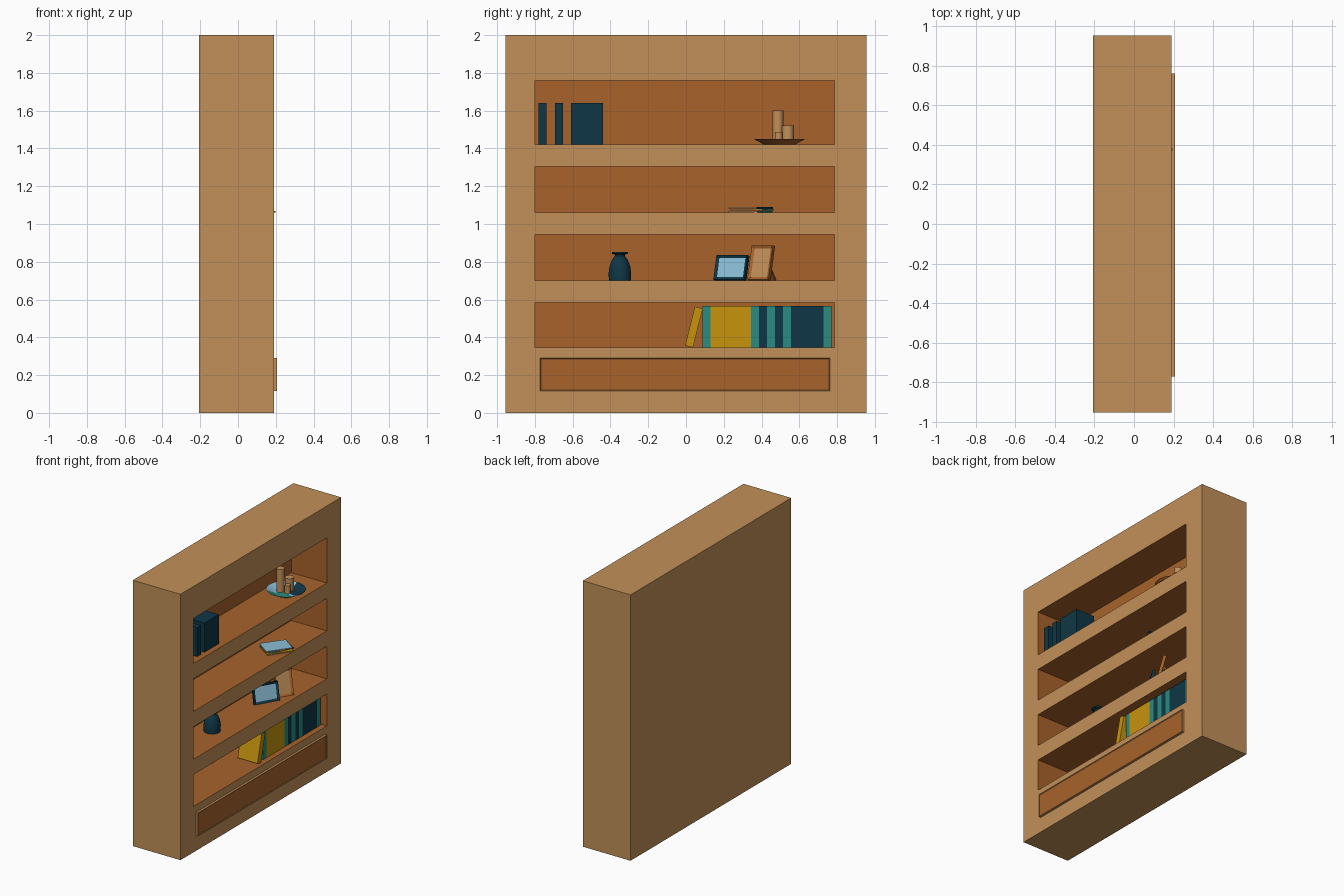
import bpy, bmesh, math
from mathutils import Matrix, Vector

if "Cube" in bpy.data.objects:
    bpy.data.objects.remove(bpy.data.objects["Cube"])


def material(name, r, g, b):
    m = bpy.data.materials.new(name)
    m.diffuse_color = (r, g, b, 1)
    m.use_nodes = True
    m.node_tree.nodes["Principled BSDF"].inputs["Base Color"].default_value = m.diffuse_color
    return m


OAK = material("light_wood", 0.54, 0.28, 0.10)
BROWN = material("brown_wood", 0.392, 0.125, 0.024)
NAVY = material("navy", 0.0048, 0.037, 0.061)
TEAL = material("teal", 0.023, 0.262, 0.223)
GOLD = material("yellow", 0.578, 0.296, 0.004)
SKY = material("light_blue", 0.262, 0.515, 0.68)


def finish(name, bm, mats, matrix=Matrix()):
    me = bpy.data.meshes.new(name)
    bm.to_mesh(me)
    bm.free()
    ob = bpy.data.objects.new(name, me)
    bpy.context.collection.objects.link(ob)
    for m in mats:
        me.materials.append(m)
    ob.matrix_world = matrix
    return ob


def box_bm(lo, hi):
    bm = bmesh.new()
    lo, hi = Vector(lo), Vector(hi)
    bmesh.ops.create_cube(bm, size=1, matrix=Matrix.Translation((lo + hi) / 2)
                          @ Matrix.Diagonal((*(hi - lo), 1)))
    return bm


def box(name, lo, hi, mat, matrix=Matrix()):
    return finish(name, box_bm(lo, hi), [mat], matrix)


def panel(name, lo, hi, border, depth, mats, matrix=Matrix()):
    """Box whose +x face is inset, sunk and given the second material."""
    bm = box_bm(lo, hi)
    front = max(bm.faces, key=lambda f: f.calc_center_median().x)
    bmesh.ops.inset_individual(bm, faces=[front], thickness=border, depth=-depth)
    front.material_index = 1
    return finish(name, bm, mats, matrix)


def lathe(name, profile, seg, mats, at, rule=None, smooth=True):
    bm = bmesh.new()
    vs = [bm.verts.new((r, 0, z)) for r, z in profile]
    es = [bm.edges.new(p) for p in zip(vs, vs[1:])]
    bmesh.ops.spin(bm, geom=vs + es, axis=(0, 0, 1), cent=(0, 0, 0),
                   angle=2 * math.pi, steps=seg)
    bmesh.ops.remove_doubles(bm, verts=bm.verts, dist=1e-4)
    bmesh.ops.recalc_face_normals(bm, faces=bm.faces)
    for f in bm.faces:
        if rule:
            f.material_index = rule(f.calc_center_median(), f.normal)
    ob = finish(name, bm, mats, Matrix.Translation(at))
    if smooth:
        bpy.ops.object.select_all(action='DESELECT')
        ob.select_set(True)
        bpy.context.view_layer.objects.active = ob
        bpy.ops.object.shade_smooth_by_angle(angle=math.radians(35))
    return ob


# Carcass: front made of cells, openings pushed back to brown pockets
X0, X1, XB = -0.207, 0.19, -0.105
YS = [-0.955, -0.80, 0.785, 0.955]
ZS = [0, 0.345, 0.585, 0.70, 0.945, 1.06, 1.305, 1.42, 1.76, 2.0]
bm = bmesh.new()


def quad(pts, mat=0):
    bm.faces.new([bm.verts.new(p) for p in pts]).material_index = mat


for i, (ya, yb) in enumerate(zip(YS, YS[1:])):
    for j, (za, zb) in enumerate(zip(ZS, ZS[1:])):
        ring = [(ya, za), (yb, za), (yb, zb), (ya, zb)]
        hole = i == 1 and j % 2 == 1
        quad([(XB if hole else X1, y, z) for y, z in ring], int(hole))
        quad([(X0, y, z) for y, z in reversed(ring)])
        for k in range(4 if hole else 0):
            (y1, z1), (y2, z2) = ring[k], ring[(k + 1) % 4]
            quad([(X1, y1, z1), (X1, y2, z2), (XB, y2, z2), (XB, y1, z1)], 1)
    for z in (0, 2.0):
        quad([(X0, ya, z), (X1, ya, z), (X1, yb, z), (X0, yb, z)])
for y in (YS[0], YS[-1]):
    for za, zb in zip(ZS, ZS[1:]):
        quad([(X0, y, za), (X1, y, za), (X1, y, zb), (X0, y, zb)])
bmesh.ops.remove_doubles(bm, verts=bm.verts, dist=1e-5)
bmesh.ops.recalc_face_normals(bm, faces=bm.faces)
finish("bookcase_carcass", bm, [OAK, BROWN])

# Drawer front
panel("drawer_front", (X1 - 0.005, -0.772, 0.115), (0.207, 0.762, 0.29),
      0.007, 0.004, [OAK, BROWN])

# Upright books, equal pitch
PITCH = 0.0427


def books(start, z, pattern):
    colors = {"t": TEAL, "y": GOLD, "n": NAVY}
    for k, c in enumerate(pattern):
        if c in colors:
            y = start + k * PITCH
            box("book", (-0.01, y, z), (0.147, y + PITCH, z + 0.22), colors[c])


books(-0.78, 1.42, "n.n.nnnn")
books(0.087, 0.345, "tyyyyytntntnnnnt")
# Leaning book
box("leaning_book", (0, -PITCH, 0), (0.165, 0, 0.213), GOLD,
    Matrix.Translation((0, 0.037, 0.346)) @ Matrix.Rotation(math.radians(-14), 4, 'X'))

# Dish with three-coloured inside


def dish_rule(c, n):
    if n.z < 0.1:
        return 0
    a = math.degrees(math.atan2(c.y, c.x)) % 360
    return 1 if 225 < a < 330 else 2 if (a < 95 or a > 350) else 3


lathe("dish", [(0, 0), (0.08, 0), (0.136, 0.03), (0.13, 0.031), (0.08, 0.008), (0, 0.008)],
      24, [BROWN, TEAL, NAVY, SKY], (0.053, 0.495, 1.42), dish_rule, smooth=False)
# Candles standing in the dish
for x, y, r, top in [(0.012, 0.487, 0.028, 1.60), (0.05, 0.54, 0.031, 1.522),
                     (0.07, 0.49, 0.02, 1.488)]:
    h = top - 1.428
    lathe("candle", [(0, 0), (r, 0), (r, h), (0, h)], 16, [OAK], (x, y, 1.428))

# Vase
lathe("vase", [(0, 0), (0.058, 0), (0.06, 0.04), (0.055, 0.075), (0.042, 0.11),
               (0.027, 0.13), (0.027, 0.138), (0.043, 0.143), (0.043, 0.152),
               (0.022, 0.152), (0.022, 0.12), (0, 0.12)],
      16, [NAVY], (0.03, -0.35, 0.70))

# Picture frames with rear legs
TILT = math.radians(-14)


def picture(name, at, w, h, turn, border, leg, mats):
    base = Matrix.Translation(at) @ Matrix.Rotation(math.radians(turn), 4, 'Z')
    panel(name, (-0.022, -w / 2, 0), (0, w / 2, h), border, 0.008, mats,
          base @ Matrix.Translation((0, 0, 0.005)) @ Matrix.Rotation(TILT, 4, 'Y'))
    top = Vector((0.65 * h * math.sin(TILT) - 0.02, 0, 0.65 * h))
    slope = math.atan2(top.x + leg, top.z)
    box(name + "_leg", (-0.005, -0.02, 0), (0.005, 0.02, math.hypot(top.x + leg, top.z)),
        mats[0], base @ Matrix.Translation((-leg, 0, 0.002)) @ Matrix.Rotation(slope, 4, 'Y'))


picture("landscape_frame", (0.085, 0.227, 0.70), 0.19, 0.135, -30, 0.022, 0.09, [NAVY, SKY])
picture("portrait_frame", (0.125, 0.38, 0.70), 0.132, 0.188, -32, 0.022, 0.15, [BROWN, OAK])

# Stack of magazines: pages, covers and a spine each
for k, (turn, cover, dx, dy) in enumerate([(-34, GOLD, 0.003, -0.002),
                                          (-24, TEAL, -0.004, 0.006),
                                          (-36, SKY, -0.006, 0.0)]):
    m = (Matrix.Translation((0.083 + dx, 0.34 + dy, 1.0605 + k * 0.01))
         @ Matrix.Rotation(math.radians(turn), 4, 'Z'))
    spine = NAVY if cover is SKY else TEAL
    box("magazine_pages", (-0.068, -0.093, 0.001), (0.068, 0.093, 0.0085), OAK, m)
    box("magazine_spine", (-0.07, 0.093, 0), (0.07, 0.097, 0.0095), spine, m)
    box("magazine_cover", (-0.07, -0.095, 0.0085), (0.07, 0.093, 0.0095), cover, m)
